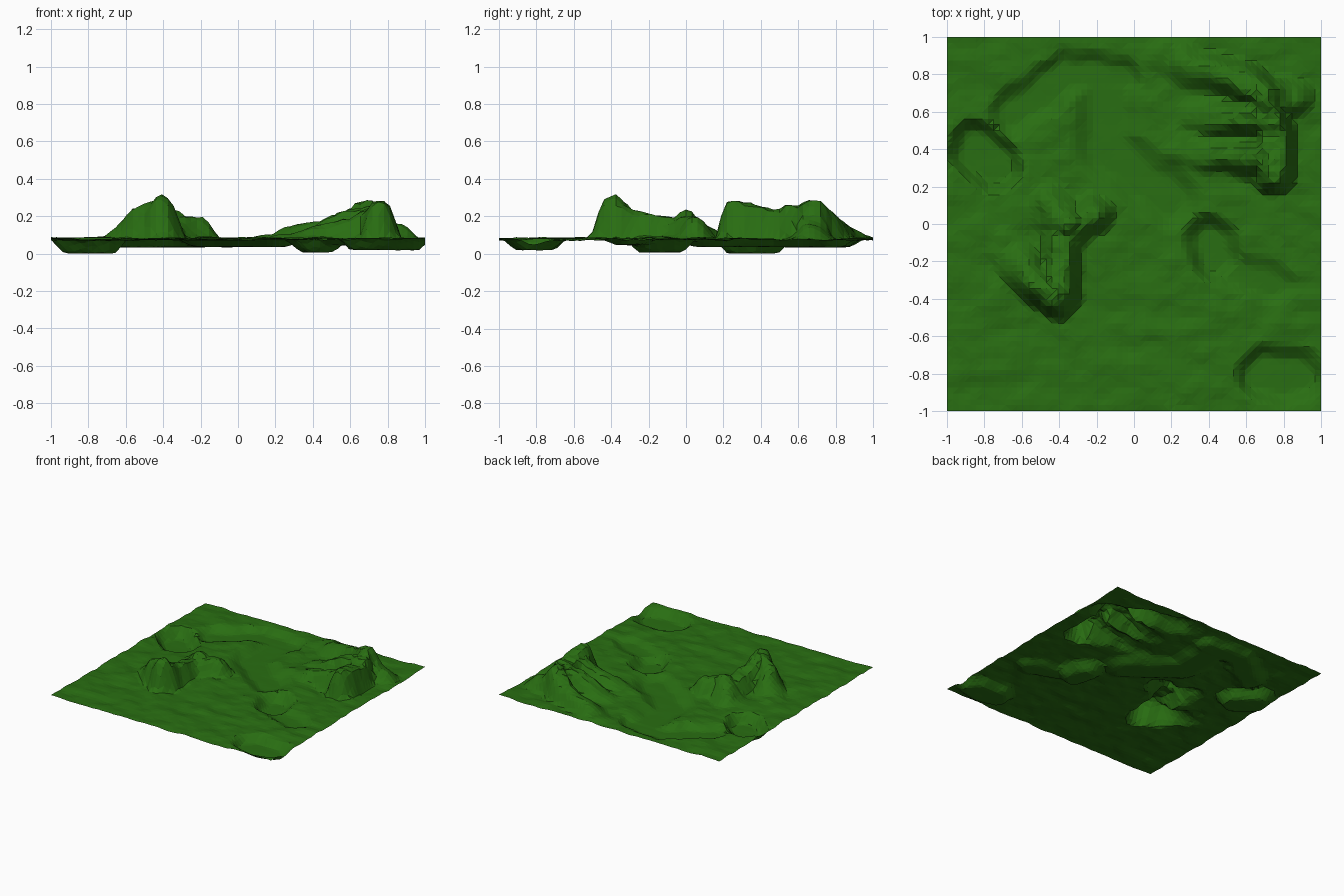
import bpy, bmesh
from mathutils import Vector, noise

N = 64            # grid cells per side
BASE = 0.09       # plain level

# hill ridges: crest radius, foot radius, then crest points (x, y, height)
HILLS = [
    # western hill: steep to the south and east, sloping away north-west
    (0.03, 0.13, [(-0.40, -0.40, 0.22), (-0.40, -0.28, 0.15), (-0.38, -0.05, 0.11),
                  (-0.22, 0.05, 0.11)]),
    (0.02, 0.13, [(-0.40, -0.39, 0.22), (-0.52, -0.32, 0.17), (-0.68, -0.14, 0.02)]),
    (0.02, 0.14, [(-0.36, 0.00, 0.15), (-0.45, 0.10, 0.06)]),
    # eastern hill: main ridge, north-west arm, eastern shoulder, western spurs
    (0.04, 0.12, [(0.76, 0.26, 0.20), (0.75, 0.50, 0.15), (0.69, 0.69, 0.21)]),
    (0.02, 0.13, [(0.69, 0.69, 0.20), (0.56, 0.77, 0.13), (0.28, 0.85, 0.07),
                  (0.18, 0.88, 0.02)]),
    (0.03, 0.13, [(0.72, 0.67, 0.18), (0.84, 0.67, 0.07)]),
    (0.03, 0.12, [(0.72, 0.36, 0.16), (0.58, 0.36, 0.11), (0.28, 0.39, 0.02)]),
    (0.03, 0.13, [(0.70, 0.56, 0.16), (0.56, 0.56, 0.15), (0.34, 0.57, 0.03)]),
]
# hollows: floor radius, rim radius, depth, then floor points (x, y)
HOLLOWS = [
    (0.08, 0.17, 0.078, [(-0.84, 0.40), (-0.75, 0.31)]),
    # long shallow basin curving from the north-west to the centre
    (0.06, 0.15, 0.045, [(-0.64, 0.59), (-0.36, 0.80), (-0.08, 0.78)]),
    (0.07, 0.19, 0.043, [(-0.14, 0.76), (-0.15, 0.40), (0.18, 0.14)]),
    (0.06, 0.16, 0.072, [(0.41, -0.08), (0.44, -0.18)]),
    (0.05, 0.13, 0.032, [(0.54, -0.26), (0.75, -0.32)]),
    (0.08, 0.17, 0.060, [(0.70, -0.81), (0.87, -0.81)]),
]


def ridge(paths, x, y):
    """Strongest value of all blended ridge segments at a point."""
    best, p = 0.0, Vector((x, y))
    for r0, r1, pts in paths:
        for a, b in zip(pts, pts[1:]):
            pa, d = Vector(a[:2]), Vector(b[:2]) - Vector(a[:2])
            t = max(0.0, min(1.0, (p - pa).dot(d) / d.length_squared))
            h = a[2] + (b[2] - a[2]) * t
            f = max(0.0, min(1.0, (r1 - (p - pa - d * t).length) / (r1 - r0)))
            best = max(best, h * f * f * (3 - 2 * f))
    return best


# give every hollow point its depth, so both lists share one layout
HOLLOWS = [(r0, r1, [(x, y, h) for x, y in pts]) for r0, r1, h, pts in HOLLOWS]


def height(x, y):
    # gentle warping roughens the outlines of hills and hollows
    wx = x + 0.025 * noise.noise(Vector((x * 8, y * 8, 3.1)))
    wy = y + 0.025 * noise.noise(Vector((x * 8, y * 8, 8.7)))
    up, down = ridge(HILLS, wx, wy), ridge(HOLLOWS, wx, wy)
    # ground ripples, fading out on the flat hollow floors
    rough = noise.noise(Vector((x * 5, y * 8, 0.4)))
    rough += 0.7 * noise.noise(Vector((x * 11, y * 14, 2.4)))
    z = BASE + up - down + 0.012 * rough * (1 - min(down / 0.05, 0.85))
    return z + 0.13 * up * noise.noise(Vector((x * 16, y * 16, 5.0)))


# terrain sheet
bm = bmesh.new()
bmesh.ops.create_grid(bm, x_segments=N, y_segments=N, size=1.0)
for v in bm.verts:
    v.co.z = height(v.co.x, v.co.y)
low = min(v.co.z for v in bm.verts)
for v in bm.verts:
    v.co.z -= low
bmesh.ops.triangulate(bm, faces=bm.faces[:])
mesh = bpy.data.meshes.new("terrain")
bm.to_mesh(mesh)
bm.free()
terrain = bpy.data.objects.new("terrain", mesh)
bpy.context.collection.objects.link(terrain)

# grass colour
grass = bpy.data.materials.new("grass")
grass.diffuse_color = (0.022, 0.155, 0.006, 1)
mesh.materials.append(grass)
